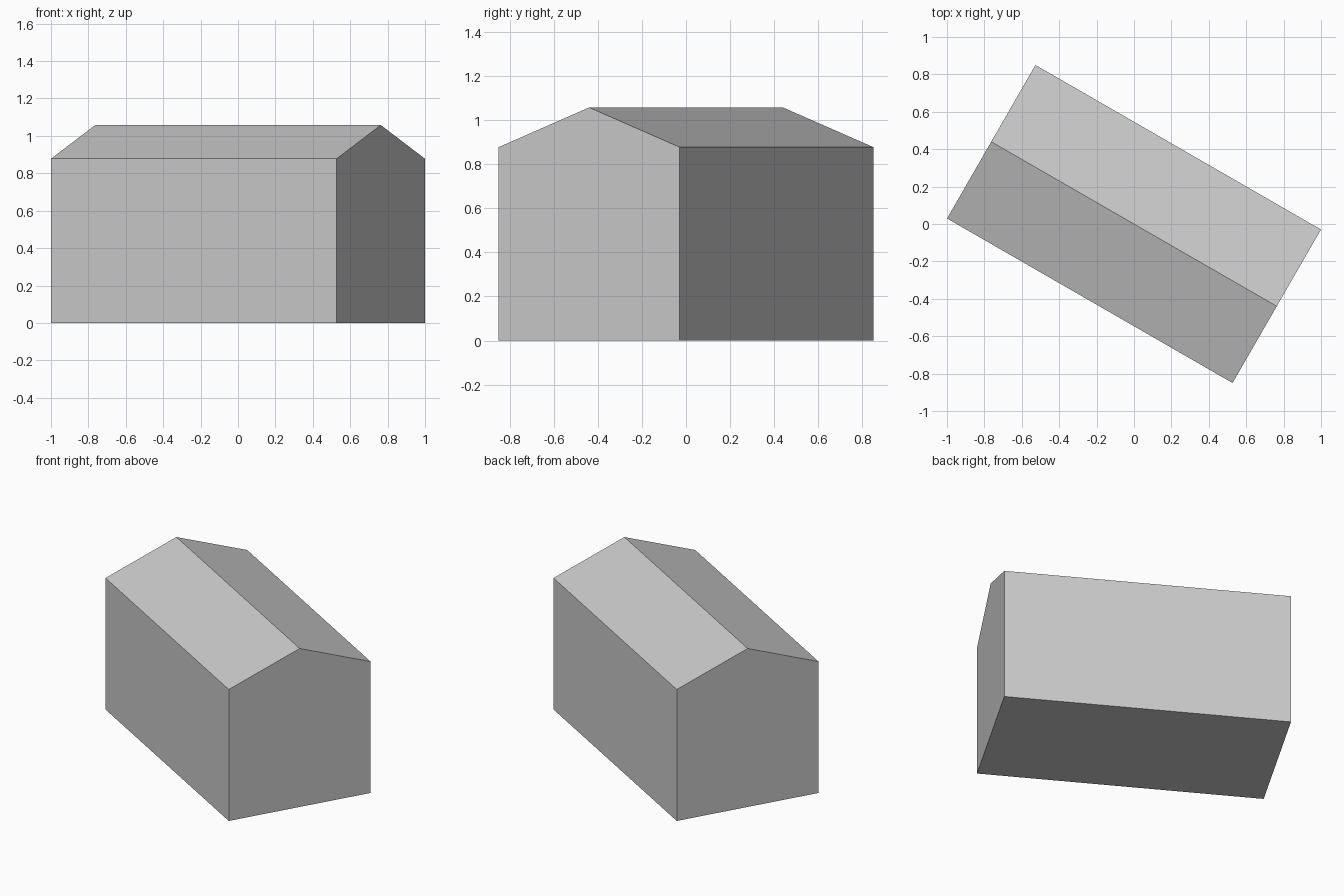
import bpy, bmesh
from math import radians
from mathutils import Matrix

if "Cube" in bpy.data.objects:
    bpy.data.objects.remove(bpy.data.objects["Cube"])

LENGTH, WIDTH = 1.762, 0.947
EAVE, RIDGE = 0.878, 1.058

# Gable end profile (y, z)
profile = [(-WIDTH / 2, 0), (WIDTH / 2, 0), (WIDTH / 2, EAVE), (0, RIDGE), (-WIDTH / 2, EAVE)]

# Extrude the profile along the ridge, then turn the house on its plot
bm = bmesh.new()
gable = bm.faces.new([bm.verts.new((-LENGTH / 2, y, z)) for y, z in profile])
ext = bmesh.ops.extrude_face_region(bm, geom=[gable], use_keep_orig=True)
bmesh.ops.translate(bm, vec=(LENGTH, 0, 0),
                    verts=[g for g in ext["geom"] if isinstance(g, bmesh.types.BMVert)])
bmesh.ops.recalc_face_normals(bm, faces=bm.faces)
bmesh.ops.rotate(bm, matrix=Matrix.Rotation(radians(-29.95), 3, 'Z'), verts=bm.verts)

mesh = bpy.data.meshes.new("gabled_house")
bm.to_mesh(mesh)
bm.free()
bpy.context.collection.objects.link(bpy.data.objects.new("gabled_house", mesh))
